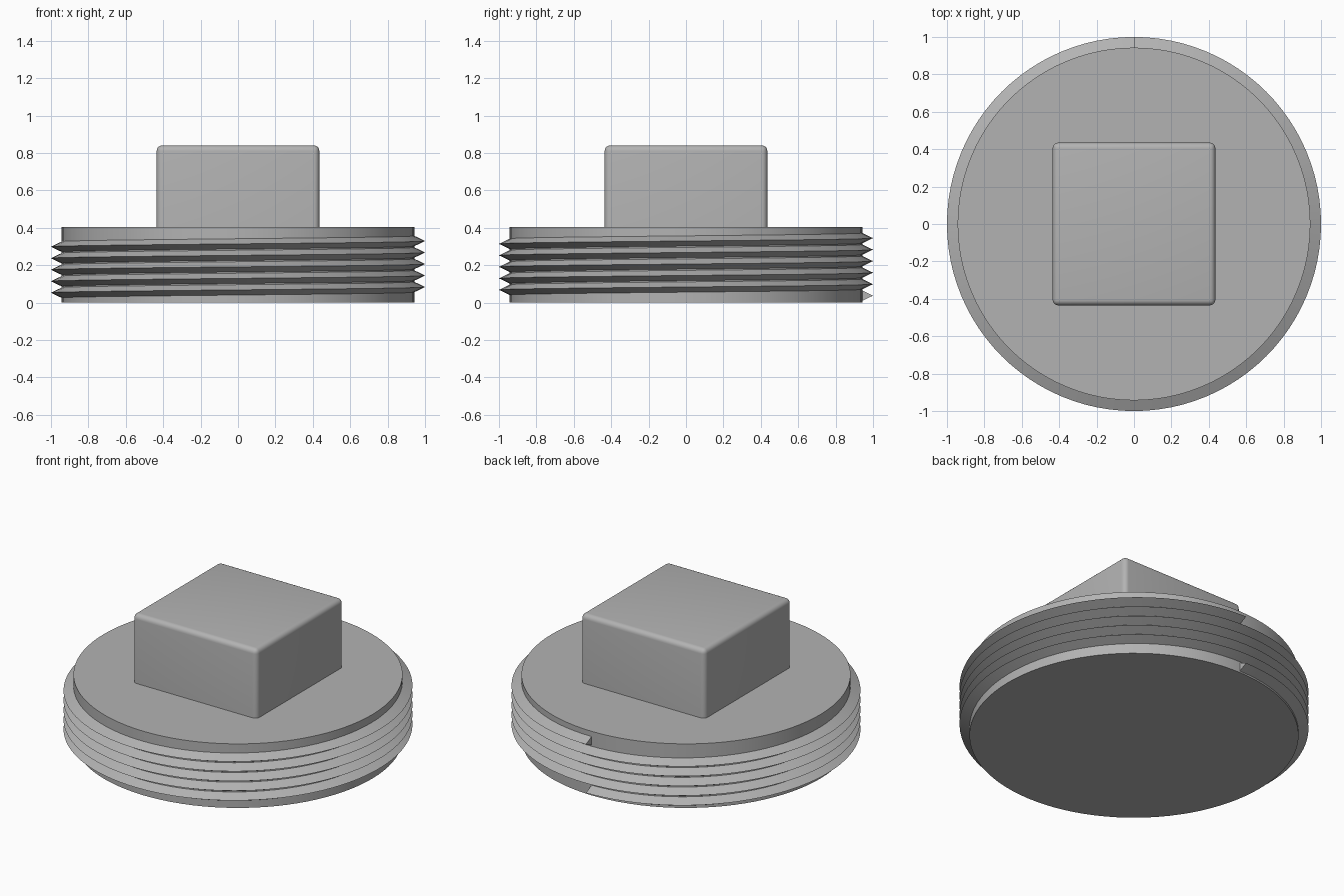
import bpy
import bmesh
from math import cos, sin, pi, radians

default = bpy.data.objects.get("Cube")
if default:
    bpy.data.objects.remove(default, do_unlink=True)

# Sizes
SEGMENTS = 96
BODY_RADIUS, BODY_HEIGHT = 0.943, 0.405
CREST_RADIUS, PITCH, TURNS = 1.0, 0.0615, 5
THREAD_START = 0.037
HEAD_WIDTH, TOP = 0.87, 0.84

# Single grey metal
metal = bpy.data.materials.new("grey_metal")
metal.use_nodes = True
grey = (0.45, 0.45, 0.45, 1)
metal.diffuse_color = grey
metal.node_tree.nodes["Principled BSDF"].inputs["Base Color"].default_value = grey


def make_object(name, bm):
    bmesh.ops.recalc_face_normals(bm, faces=bm.faces)
    mesh = bpy.data.meshes.new(name)
    bm.to_mesh(mesh)
    bm.free()
    mesh.materials.append(metal)
    obj = bpy.data.objects.new(name, mesh)
    bpy.context.collection.objects.link(obj)
    bpy.ops.object.select_all(action='DESELECT')
    obj.select_set(True)
    bpy.context.view_layer.objects.active = obj
    bpy.ops.object.shade_smooth_by_angle(angle=radians(25))
    return obj


# Round plug body
bm = bmesh.new()
bmesh.ops.create_cone(bm, cap_ends=True, segments=SEGMENTS, radius1=BODY_RADIUS,
                      radius2=BODY_RADIUS, depth=BODY_HEIGHT)
bmesh.ops.translate(bm, verts=bm.verts, vec=(0, 0, BODY_HEIGHT / 2))
make_object("plug_body", bm)

# Right-handed V thread, starting and ending at the back
bm = bmesh.new()
root, half = BODY_RADIUS - 0.003, 0.029
profile = [(root, -half), (CREST_RADIUS, 0), (root, half)]
rings = []
for i in range(TURNS * SEGMENTS + 1):
    turn = i / SEGMENTS
    angle = pi / 2 + 2 * pi * turn
    z = THREAD_START + PITCH * turn
    rings.append([bm.verts.new((r * cos(angle), r * sin(angle), z + dz))
                  for r, dz in profile])
for a, b in zip(rings, rings[1:]):
    for j in range(3):
        k = (j + 1) % 3
        bm.faces.new((a[j], a[k], b[k], b[j]))
bm.faces.new(rings[0])
bm.faces.new(rings[-1])
make_object("screw_thread", bm)

# Square wrench head with rounded edges, open seam sunk into the body
bm = bmesh.new()
bmesh.ops.create_cube(bm, size=1)
head_bottom = BODY_HEIGHT - 0.1
height = TOP - head_bottom
bmesh.ops.scale(bm, verts=bm.verts, vec=(HEAD_WIDTH, HEAD_WIDTH, height))
bmesh.ops.translate(bm, verts=bm.verts, vec=(0, 0, head_bottom + height / 2))
edges = [e for e in bm.edges if max(v.co.z for v in e.verts) > head_bottom + 0.01]
bmesh.ops.bevel(bm, geom=edges, offset=0.03, segments=5, profile=0.5, affect='EDGES')
make_object("square_head", bm)
